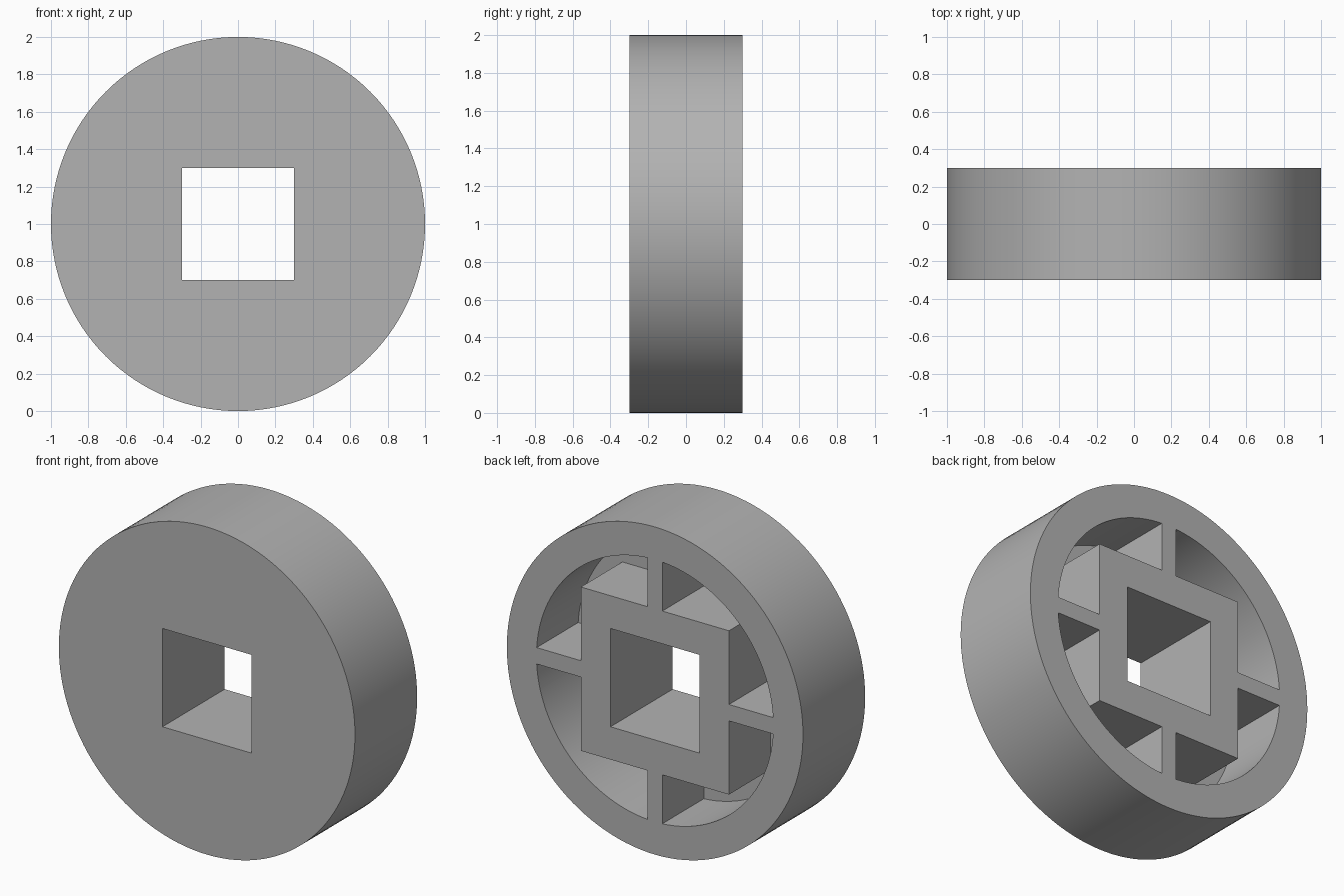
import bpy, bmesh, math

cube = bpy.data.objects.get("Cube")
if cube:
    bpy.data.objects.remove(cube, do_unlink=True)

RADIUS, RIM_INNER = 1.0, 0.8
HALF_DEPTH, FLOOR_Y = 0.3, -0.1
HUB, BORE, RIB = 0.5, 0.3, 0.05   # half widths

grey = bpy.data.materials.new("plain_grey")
grey.use_nodes = True
grey.diffuse_color = (0.45, 0.45, 0.45, 1)
grey.node_tree.nodes["Principled BSDF"].inputs["Base Color"].default_value = (0.45, 0.45, 0.45, 1)


def prism(name, outline, y0, y1):
    """Extrude an x/z outline along y, centred at z = RADIUS."""
    bm = bmesh.new()
    face = bm.faces.new([bm.verts.new((x, y0, z + RADIUS)) for x, z in outline])
    new = bmesh.ops.extrude_face_region(bm, geom=[face])["geom"]
    top = [v for v in new if isinstance(v, bmesh.types.BMVert)]
    bmesh.ops.translate(bm, verts=top, vec=(0, y1 - y0, 0))
    bmesh.ops.recalc_face_normals(bm, faces=bm.faces)
    mesh = bpy.data.meshes.new(name)
    bm.to_mesh(mesh)
    bm.free()
    mesh.materials.append(grey)
    obj = bpy.data.objects.new(name, mesh)
    bpy.context.collection.objects.link(obj)
    return obj


def arc(radius, start, end, steps):
    angles = [start + (end - start) * i / steps for i in range(steps + 1)]
    return [(radius * math.cos(a), radius * math.sin(a)) for a in angles]


# Solid disc
wheel = prism("wheel_body", arc(RADIUS, 0, math.tau, 128)[:-1], -HALF_DEPTH, HALF_DEPTH)

# Square through bore
cutters = [prism("bore_cutter", [(-BORE, -BORE), (BORE, -BORE), (BORE, BORE), (-BORE, BORE)],
                 -HALF_DEPTH - 0.1, HALF_DEPTH + 0.1)]

# Four blind pockets in the back, leaving the rim, square hub and ribs
edge = math.asin(RIB / RIM_INNER)
pocket = [(RIB, HUB), (HUB, HUB), (HUB, RIB)] + arc(RIM_INNER, edge, math.pi / 2 - edge, 30)
for sx in (1, -1):
    for sz in (1, -1):
        cutters.append(prism("pocket_cutter", [(sx * x, sz * z) for x, z in pocket],
                             FLOOR_Y, HALF_DEPTH + 0.1))

for cutter in cutters:
    cutter.hide_render = True
    mod = wheel.modifiers.new("cut", "BOOLEAN")
    mod.operation, mod.solver, mod.object = "DIFFERENCE", "EXACT", cutter

# Apply the cuts and drop the cutters
bpy.context.view_layer.update()
cut_mesh = bpy.data.meshes.new_from_object(wheel.evaluated_get(bpy.context.evaluated_depsgraph_get()))
wheel.modifiers.clear()
wheel.data = cut_mesh
for cutter in cutters:
    bpy.data.objects.remove(cutter, do_unlink=True)

# Smooth round walls, sharp corners
bpy.ops.object.select_all(action="DESELECT")
wheel.select_set(True)
bpy.context.view_layer.objects.active = wheel
bpy.ops.object.shade_smooth_by_angle(angle=math.radians(30))
